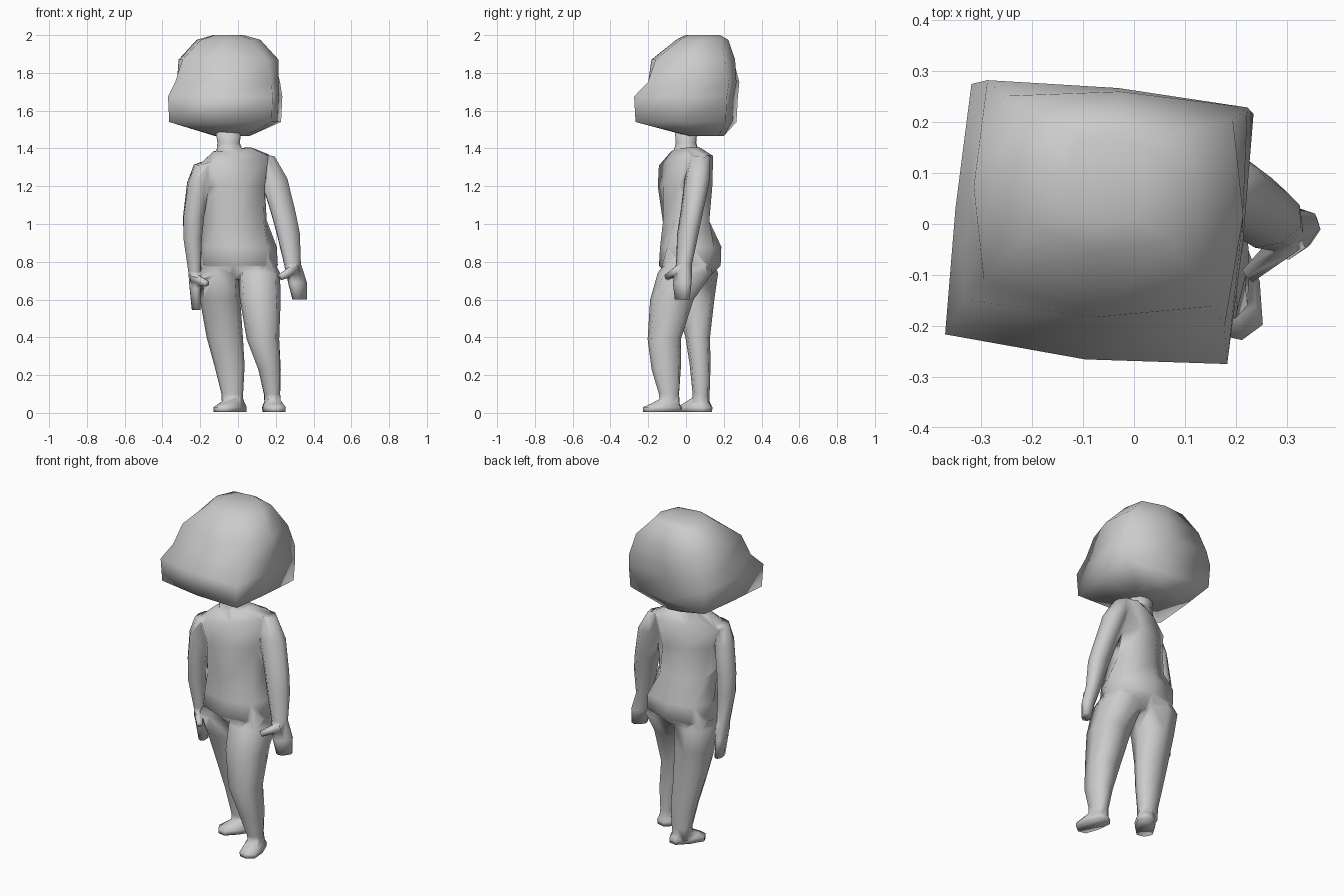
import bpy, bmesh
from math import cos, sin, radians
from mathutils import Vector


def finish(name, bm):
    bmesh.ops.recalc_face_normals(bm, faces=bm.faces)
    me = bpy.data.meshes.new(name)
    bm.to_mesh(me)
    bm.free()
    for p in me.polygons:
        p.use_smooth = True
    ob = bpy.data.objects.new(name, me)
    bpy.context.collection.objects.link(ob)
    return ob


def loft(name, rings, corner=0.76, bulge=1.0):
    """Eight-sided rings: (x, y, z, half_x, half_y, yaw, side tilt, corner)."""
    bm = bmesh.new()
    loops = []
    for r in rings:
        x, y, z, hx, hy = r[:5]
        yaw = radians(r[5]) if len(r) > 5 else 0
        tilt = r[6] if len(r) > 6 else 0
        s = r[7] if len(r) > 7 else corner
        loop = []
        for u, v in ((1, 0), (s, s), (0, 1), (-s, s), (-1, 0), (-s, -s), (0, -bulge), (s, -s)):
            px, py = u * hx, v * hy
            loop.append(bm.verts.new((x + px * cos(yaw) - py * sin(yaw),
                                      y + px * sin(yaw) + py * cos(yaw),
                                      z + tilt * px)))
        loops.append(loop)
    for a, b in zip(loops, loops[1:]):
        for i in range(8):
            j = (i + 1) % 8
            bm.faces.new((a[i], a[j], b[j], b[i]))
    bm.faces.new(loops[0])
    bm.faces.new(loops[-1])
    return finish(name, bm)


def thumb(name, a, b, r0, r1):
    a, b = Vector(a), Vector(b)
    bm = bmesh.new()
    bmesh.ops.create_cone(bm, cap_ends=True, segments=6, radius1=r0, radius2=r1,
                          depth=(b - a).length)
    rot = (b - a).to_track_quat('Z', 'Y')
    for v in bm.verts:
        v.co = rot @ v.co + (a + b) / 2
    return finish(name, bm)


# Boxy oversized head, turned slightly to its right
loft("head", [
    (-0.03, 0.11, 1.465, 0.09, 0.09, -6, 0, 0.8),
    (-0.068, 0.00, 1.54, 0.278, 0.245, -6, 0, 0.98),
    (-0.068, 0.00, 1.675, 0.284, 0.252, -6, 0, 0.98),
    (-0.055, 0.04, 1.75, 0.270, 0.228, -6, 0, 0.95),
    (-0.05, 0.045, 1.87, 0.266, 0.216, -6, 0, 0.85),
    (-0.05, 0.09, 1.975, 0.170, 0.135, -6, 0, 0.8),
    (-0.05, 0.09, 2.00, 0.080, 0.090, -6, 0, 0.8)], bulge=1.06)

# Torso twisting from hips to shoulders
torso = loft("body", [
    (0.00, 0.02, 0.705, 0.10, 0.09, -10),
    (0.00, 0.02, 0.78, 0.213, 0.165, -8),
    (0.00, 0.025, 0.88, 0.205, 0.162, 0),
    (-0.015, 0.00, 1.02, 0.172, 0.125, 14),
    (-0.02, -0.005, 1.20, 0.175, 0.128, 25),
    (-0.025, 0.00, 1.335, 0.21, 0.10, 25, 0.15, 0.8),
    (-0.03, 0.00, 1.395, 0.11, 0.06, 25, 0.1)])

# Neck
neck = loft("neck", [(-0.04, 0.0, 1.36, 0.08, 0.075, 20), (-0.05, 0.0, 1.43, 0.06, 0.055, 10),
                     (-0.05, 0.0, 1.50, 0.07, 0.06)])

# Legs: left one forward, right one back
left_leg = loft("left_leg", [
    (0.185, -0.085, 0.03, 0.042, 0.055, 15),
    (0.18, -0.09, 0.10, 0.042, 0.055, 15),
    (0.167, -0.105, 0.23, 0.060, 0.078, 8),
    (0.132, -0.115, 0.39, 0.086, 0.088),
    (0.118, -0.075, 0.60, 0.108, 0.115),
    (0.11, -0.005, 0.74, 0.112, 0.145),
    (0.10, 0.02, 0.85, 0.07, 0.09)], corner=0.79)
right_leg = loft("right_leg", [
    (-0.03, 0.08, 0.03, 0.055, 0.045),
    (-0.03, 0.08, 0.10, 0.057, 0.045),
    (-0.045, 0.075, 0.25, 0.080, 0.055),
    (-0.07, 0.062, 0.40, 0.096, 0.065),
    (-0.095, 0.045, 0.60, 0.107, 0.105),
    (-0.107, 0.025, 0.74, 0.113, 0.145),
    (-0.10, 0.03, 0.85, 0.07, 0.09)], corner=0.79)
parts = [neck, left_leg, right_leg]

# Feet
for name, x, y, yaw in (("left_foot", 0.19, -0.125, 12), ("right_foot", -0.042, 0.045, -38)):
    bx, by = -sin(radians(yaw)) * 0.04, cos(radians(yaw)) * 0.04
    parts.append(loft(name, [
        (x, y, 0.005, 0.055, 0.105, yaw), (x, y, 0.03, 0.058, 0.105, yaw),
        (x + bx * 0.4, y + by * 0.4, 0.05, 0.05, 0.075, yaw),
        (x + bx, y + by, 0.08, 0.036, 0.040, yaw)], corner=0.8))

# Arms, each running down into a flat mitten hand
parts.append(loft("left_arm", [
    (0.327, -0.02, 0.60, 0.045, 0.028, 45),
    (0.315, -0.02, 0.69, 0.057, 0.036, 45),
    (0.288, -0.01, 0.79, 0.046, 0.038, 30),
    (0.266, 0.01, 0.95, 0.065, 0.052, 25),
    (0.240, 0.03, 1.06, 0.070, 0.054, 25),
    (0.190, 0.06, 1.24, 0.075, 0.062, 25),
    (0.140, 0.075, 1.365, 0.055, 0.052, 25, -0.2)]))
parts.append(loft("right_arm", [
    (-0.222, -0.01, 0.545, 0.022, 0.045, 10),
    (-0.228, -0.02, 0.66, 0.028, 0.055, 10),
    (-0.230, -0.035, 0.75, 0.034, 0.042, 10),
    (-0.240, -0.05, 0.92, 0.050, 0.058, 15),
    (-0.235, -0.055, 1.04, 0.056, 0.062, 20),
    (-0.210, -0.07, 1.22, 0.056, 0.070, 22),
    (-0.180, -0.075, 1.325, 0.050, 0.060, 25, 0.3)]))

# Thumbs
parts.append(thumb("left_thumb", (0.305, -0.03, 0.76), (0.225, -0.10, 0.72), 0.032, 0.018))
parts.append(thumb("right_thumb", (-0.23, -0.05, 0.71), (-0.165, -0.135, 0.685), 0.030, 0.017))

# Fuse all body parts into one continuous skin
for p in parts:
    m = torso.modifiers.new("fuse_" + p.name, 'BOOLEAN')
    m.operation, m.solver, m.object = 'UNION', 'EXACT', p
deps = bpy.context.evaluated_depsgraph_get()
skin = bpy.data.meshes.new_from_object(torso.evaluated_get(deps))
torso.modifiers.clear()
torso.data = skin
for p in parts:
    bpy.data.objects.remove(p)
